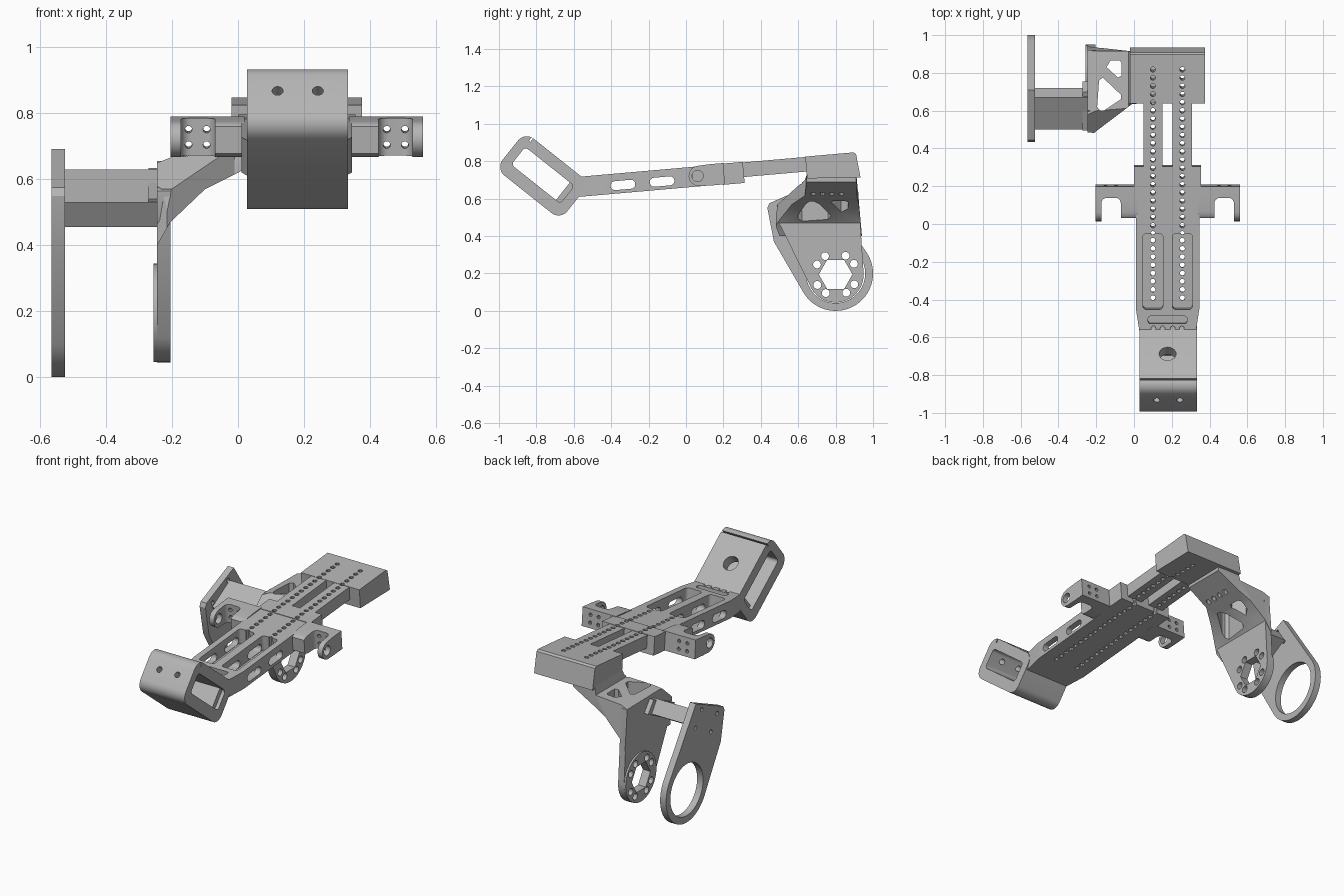
import bpy, bmesh, math
from mathutils import Matrix, Vector

cube = bpy.data.objects.get("Cube")
if cube:
    bpy.data.objects.remove(cube, do_unlink=True)

grey = bpy.data.materials.new("plain_grey")
grey.use_nodes = True
grey.diffuse_color = (0.46, 0.46, 0.46, 1)
grey.node_tree.nodes["Principled BSDF"].inputs["Base Color"].default_value = (0.46, 0.46, 0.46, 1)


# ---- profile helpers ----
def circle(cx, cy, r, n=16, start=0.0):
    return [(cx + r * math.cos(start + math.tau * i / n),
             cy + r * math.sin(start + math.tau * i / n)) for i in range(n)]


def rect(x0, x1, y0, y1):
    return [(x0, y0), (x1, y0), (x1, y1), (x0, y1)]


def rounded(x0, x1, y0, y1, r, n=6):
    pts = []
    corners = [(x1 - r, y1 - r), (x0 + r, y1 - r), (x0 + r, y0 + r), (x1 - r, y0 + r)]
    for k, (cx, cy) in enumerate(corners):
        for i in range(n + 1):
            a = math.pi / 2 * (k + i / n)
            pts.append((cx + r * math.cos(a), cy + r * math.sin(a)))
    return pts


def hull(pts):
    pts = sorted(set(pts))

    def half(seq):
        out = []
        for p in seq:
            while len(out) > 1 and ((out[-1][0] - out[-2][0]) * (p[1] - out[-2][1])
                                    - (out[-1][1] - out[-2][1]) * (p[0] - out[-2][0])) <= 0:
                out.pop()
            out.append(p)
        return out[:-1]
    return half(pts) + half(pts[::-1])


# ---- solid helpers: a prism is (axis, profile, low, high) ----
def solid(name, prisms):
    bm = bmesh.new()
    for axis, pts, lo, hi in prisms:
        place = {"x": lambda u, v: (lo, u, v), "y": lambda u, v: (u, lo, v),
                 "z": lambda u, v: (u, v, lo)}[axis]
        face = bm.faces.new([bm.verts.new(place(u, v)) for u, v in pts])
        ext = bmesh.ops.extrude_face_region(bm, geom=[face])
        step = Vector([(hi - lo) * (axis == a) for a in "xyz"])
        moved = [g for g in ext["geom"] if isinstance(g, bmesh.types.BMVert)]
        bmesh.ops.translate(bm, verts=moved, vec=step)
    bmesh.ops.recalc_face_normals(bm, faces=bm.faces)
    mesh = bpy.data.meshes.new(name)
    bm.to_mesh(mesh)
    bm.free()
    ob = bpy.data.objects.new(name, mesh)
    bpy.context.collection.objects.link(ob)
    return ob


def combine(ob, op, *prisms):
    tool = solid("cutter", prisms)
    tool.hide_render = True
    mod = ob.modifiers.new("cut", "BOOLEAN")
    mod.operation, mod.solver, mod.object = op, "EXACT", tool
    deps = bpy.context.evaluated_depsgraph_get()
    mesh = bpy.data.meshes.new_from_object(ob.evaluated_get(deps))
    ob.modifiers.clear()
    ob.data = mesh
    bpy.data.objects.remove(tool, do_unlink=True)


def finish(ob, frame=None, smooth=True):
    if frame:
        ob.data.transform(frame)
    ob.data.materials.clear()
    ob.data.materials.append(grey)
    bpy.ops.object.select_all(action="DESELECT")
    ob.select_set(True)
    bpy.context.view_layer.objects.active = ob
    if smooth:
        bpy.ops.object.shade_smooth_by_angle(angle=math.radians(25))


MID = 0.178
COLUMNS = (0.1, 0.256)
tilt = Matrix.Translation((0, 0, 0.767)) @ Matrix.Rotation(math.radians(5), 4, "X")

# ---- main deck: tapered body, collar, twin rails and rear head ----
deck = solid("main_deck", [("z", [(0.01, 0.25), (0.01, -0.45), (0.03, -0.58), (0.326, -0.58),
                                  (0.346, -0.45), (0.346, 0.25)], -0.107, 0)])
combine(deck, "UNION", ("z", rect(0, 0.356, 0.19, 0.305), -0.11, 0.003))
for x in COLUMNS:
    combine(deck, "UNION", ("z", rect(x - 0.051, x + 0.051, 0.28, 0.7), -0.078, 0))
head_side = [(0.64, -0.115), (0.64, 0.002), (0.9, 0.002), (0.912, -0.008), (0.925, -0.135)]
combine(deck, "UNION", ("x", head_side, -0.02, 0.376))
# open pockets, side windows, end recess
combine(deck, "DIFFERENCE", *[("z", rounded(x - 0.053, x + 0.053, -0.455, -0.05, 0.02), -0.09, 0.05)
                              for x in COLUMNS])
combine(deck, "DIFFERENCE", *[("x", rounded(y, y + 0.132, -0.088, -0.04, 0.0235), -0.1, 0.5)
                              for y in (-0.41, -0.2)])
combine(deck, "DIFFERENCE", ("z", rounded(0.075, 0.28, -0.53, -0.49, 0.012), -0.05, 0.05))
combine(deck, "DIFFERENCE", *[("z", circle(MID + d, -0.555, 0.013, 10), -0.04, 0.05)
                              for d in (-0.075, -0.027, 0.027, 0.075)])
# two long rows of drilled holes
combine(deck, "DIFFERENCE", *[("z", circle(x, -0.4 + 0.0436 * i, 0.0135, 10), -0.3, 0.1)
                              for x in COLUMNS for i in range(29)])
finish(deck, tilt)

# ---- side brackets: forked wings with pivot holes, mirrored ----
for side, name in ((-1, "right_bracket"), (1, "left_bracket")):
    def sx(pts):
        return [(MID + side * (MID - x), y) for x, y in pts]
    wing = solid(name, [("z", sx(rect(-0.205, 0.02, 0.01, 0.2)), -0.108, 0.006)])
    combine(wing, "INTERSECT", ("x", hull(circle(0.064, -0.051, 0.054, 24)
                                          + rect(0.12, 0.22, -0.108, 0.006)), -1, 1))
    combine(wing, "DIFFERENCE", ("z", sx(rounded(-0.173, -0.07, -0.1, 0.14, 0.03)), -0.3, 0.1))
    combine(wing, "DIFFERENCE", ("z", sx(rect(-0.075, 0.1, -0.1, 0.03)), -0.3, 0.1))
    combine(wing, "DIFFERENCE", ("x", circle(0.058, -0.051, 0.03, 20), *sorted(
        (MID + side * (MID + 0.3), MID + side * (MID + 0.1)))))
    combine(wing, "DIFFERENCE", *[("y", sx(circle(x, z, 0.011, 10)), 0.1, 0.3)
                                  for x in (-0.15, -0.095) for z in (-0.028, -0.075)])
    finish(wing, tilt)

# ---- front loop: rounded rectangular frame ----
loop_frame = Matrix.Translation((0, -0.765, 0.722)) @ Matrix.Rotation(math.radians(-38.5), 4, "X")
loop = solid("front_loop", [("x", rounded(-0.222, 0.22, -0.127, 0.125, 0.06), 0.028, 0.334)])
combine(loop, "DIFFERENCE", ("x", rounded(-0.17, 0.165, -0.058, 0.062, 0.02), -0.1, 0.5))
combine(loop, "DIFFERENCE", ("z", circle(MID, 0.0, 0.045, 20), 0.0, 0.2))
combine(loop, "DIFFERENCE", *[("y", circle(x, 0.01, 0.017, 14), -0.3, -0.1) for x in (0.12, 0.242)])
combine(loop, "DIFFERENCE", ("x", rect(-0.175, -0.166, 0.1, 0.2), -0.1, 0.5))
finish(loop, loop_frame)
nut = solid("loop_nut_block", [("x", rect(0.135, 0.167, -0.06, 0.064), 0.05, 0.312)])
finish(nut, loop_frame)

# ---- web: wedge joining the head to the hanging arm ----
web = solid("arm_web", [("y", [(-0.245, 0.4), (-0.205, 0.47), (-0.1, 0.57), (0, 0.62), (0.13, 0.69),
                               (0.13, 0.73), (-0.02, 0.73), (-0.03, 0.68), (-0.2, 0.668),
                               (-0.245, 0.65)], 0.4, 1)])
combine(web, "INTERSECT", ("z", [(-0.245, 0.5), (-0.215, 0.48), (-0.01, 0.635), (0.13, 0.645),
                                 (0.13, 0.91), (-0.02, 0.915), (-0.245, 0.94)], 0, 1))
combine(web, "INTERSECT", ("x", [(0.45, 0.3), (0.49, 0.57), (0.635, 0.7), (0.65, 0.74),
                                 (0.91, 0.74), (0.95, 0.3)], -1, 1))
combine(web, "DIFFERENCE",
        ("z", [(-0.195, 0.62), (-0.185, 0.76), (-0.165, 0.775), (-0.07, 0.685),
               (-0.07, 0.66), (-0.16, 0.6), (-0.18, 0.6)], 0.3, 1),
        ("z", [(-0.145, 0.83), (-0.125, 0.865), (-0.075, 0.865), (-0.065, 0.85),
               (-0.065, 0.785), (-0.085, 0.775)], 0.3, 1))
combine(web, "DIFFERENCE", *[("z", circle(0.01, 0.68 + 0.05 * i, 0.015, 10), 0.5, 0.67)
                             for i in range(4)])
finish(web)

# ---- hanging arm with hexagonal bore and bolt circle ----
HY, HZ = 0.8, 0.195
arm_shape = hull(circle(HY, HZ, 0.15, 48) + [(0.485, 0.565), (0.495, 0.475), (0.6, 0.655), (0.92, 0.65)])
arm = solid("hanging_arm", [("x", arm_shape, -0.245, -0.205)])
combine(arm, "UNION", ("x", circle(HY, HZ, 0.149, 48), -0.256, -0.23))
combine(arm, "DIFFERENCE", ("x", circle(HY, HZ, 0.09, 6), -0.4, 0))
bolts = [math.radians(a + 90 * k) for k in range(4) for a in (30, 62)]
combine(arm, "DIFFERENCE", *[("x", circle(HY + 0.113 * math.cos(a), HZ + 0.113 * math.sin(a), 0.021, 14),
                              -0.4, 0) for a in bolts])
finish(arm)

# ---- outer ring plate ----
ring = solid("ring_plate", [("x", hull(circle(0.8, 0.2, 0.2, 64) + [(0.435, 0.55), (0.47, 0.37),
                                                                  (0.71, 0.692), (0.445, 0.575)]),
                             -0.565, -0.525)])
combine(ring, "DIFFERENCE", ("x", circle(0.8, 0.2, 0.158, 64), -1, 0))
combine(ring, "DIFFERENCE", *[("x", circle(0.61 + 0.075 * a - 0.03 * b, 0.55 + 0.04 * a + 0.045 * b, 0.013, 10),
                               -1, 0) for a in (-1, 1) for b in (-1, 1)])
finish(ring)

# ---- cross beam with mounting foot ----
beam = solid("cross_beam", [("x", [(0.5, 0.53), (0.67, 0.63), (0.72, 0.555), (0.55, 0.455)], -0.53, -0.24)])
finish(beam)
foot = solid("beam_foot", [("x", [(0.495, 0.54), (0.7, 0.635), (0.755, 0.565), (0.55, 0.46)], -0.272, -0.24)])
finish(foot)
